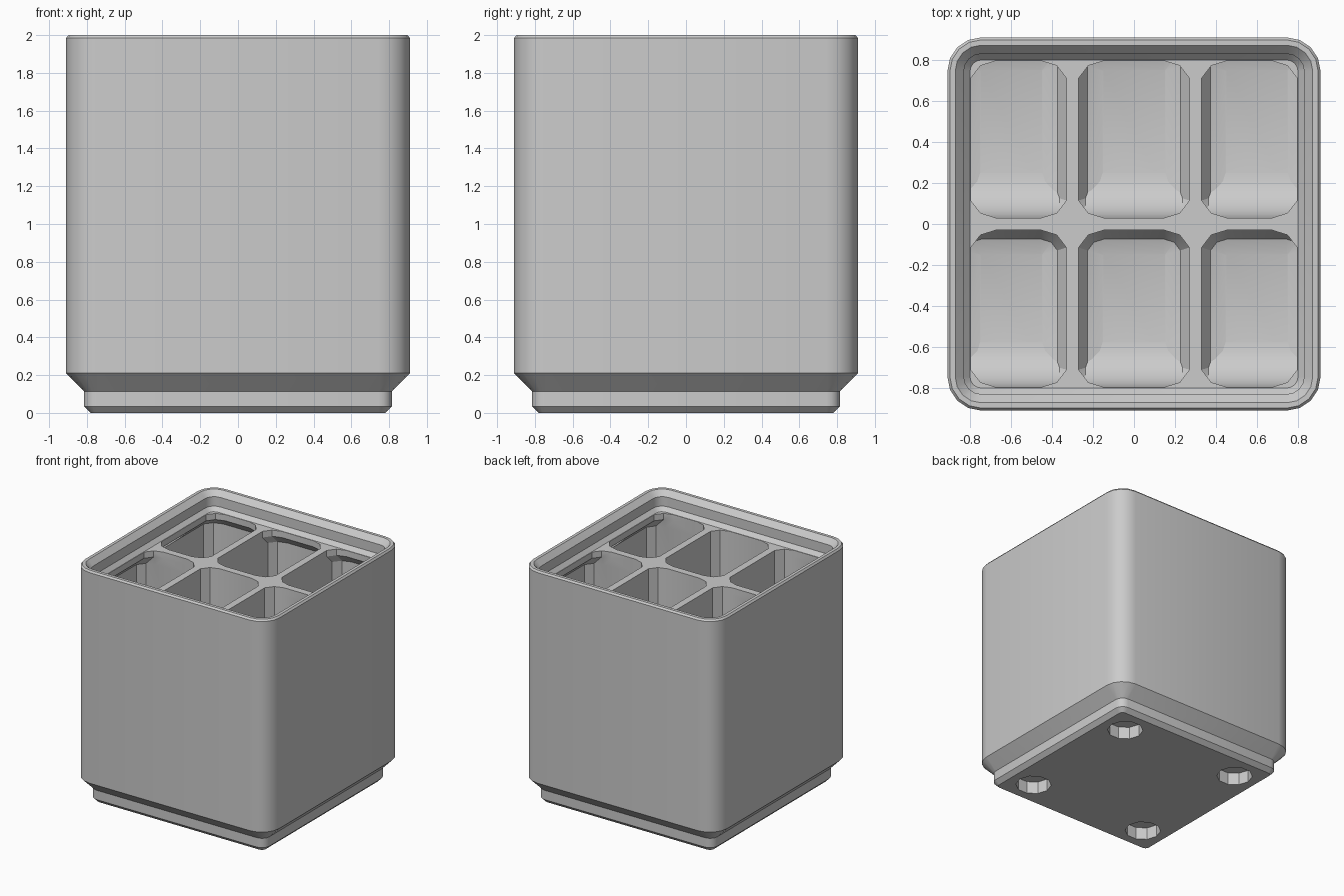
import bpy, bmesh
from math import radians, cos, sin, pi

cube = bpy.data.objects.get("Cube")
if cube:
    bpy.data.objects.remove(cube, do_unlink=True)

gray = bpy.data.materials.new("plain gray")
gray.use_nodes = True
gray.diffuse_color = (0.6, 0.6, 0.6, 1)
gray.node_tree.nodes["Principled BSDF"].inputs["Base Color"].default_value = (0.6, 0.6, 0.6, 1)

FINE = [0, 22.5, 45, 67.5, 90]      # corner angles of the shell
COARSE = [18, 54, 90]               # corner angles of the pockets
FLOOR = 0.307
WALL, LIP = 0.868, 0.796            # half widths inside wall and inside lip


def rounded_rect(x0, x1, y0, y1, r, z, angles):
    """Counter-clockwise loop of a rectangle with faceted round corners."""
    stretch = cos(radians(angles[0]))
    back = angles[::-1]
    quads = [(x1 - r, y1 - r, angles), (x0 + r, y1 - r, [180 - a for a in back]),
             (x0 + r, y0 + r, [180 + a for a in angles]), (x1 - r, y0 + r, [-a for a in back])]
    return [(cx + r * cos(radians(a)) / stretch, cy + r * sin(radians(a)), z)
            for cx, cy, arc in quads for a in arc]


def loft(bm, loops):
    """Closed solid through a stack of equal loops."""
    rings = [[bm.verts.new(p) for p in loop] for loop in loops]
    bm.faces.new(rings[0][::-1])
    bm.faces.new(rings[-1])
    for low, high in zip(rings, rings[1:]):
        for i in range(len(low)):
            j = (i + 1) % len(low)
            bm.faces.new((low[i], low[j], high[j], high[i]))


def finish(bm, name):
    bmesh.ops.recalc_face_normals(bm, faces=bm.faces)
    mesh = bpy.data.meshes.new(name)
    bm.to_mesh(mesh)
    bm.free()
    mesh.materials.append(gray)
    obj = bpy.data.objects.new(name, mesh)
    bpy.context.collection.objects.link(obj)
    return obj


def activate(obj):
    bpy.ops.object.select_all(action='DESELECT')
    obj.select_set(True)
    bpy.context.view_layer.objects.active = obj


# Shell: stepped foot, straight body and stacking lip (half width, corner radius, height)
profile = [(0.78, 0.035, 0), (0.815, 0.07, 0.035), (0.815, 0.07, 0.114), (0.91, 0.164, 0.21),
           (0.91, 0.164, 1.985), (0.898, 0.152, 2), (0.872, 0.126, 2), (0.83, 0.084, 1.955),
           (0.83, 0.084, 1.875), (0.8, 0.054, 1.842)]
bm = bmesh.new()
loft(bm, [rounded_rect(-h, h, -h, h, r, z, FINE) for h, r, z in profile])
shell = finish(bm, "bin_body")

# Pockets, with a filleted floor and a narrower mouth below the lip
bm = bmesh.new()
R = 0.123
for x0, x1 in [(-WALL, -0.33), (-0.27, 0.27), (0.33, WALL)]:
    for y0, y1 in [(-LIP, -0.03), (0.03, WALL)]:
        loops = []
        for inset, z in [(0.117, FLOOR), (0.044, FLOOR + 0.023), (0, FLOOR + 0.085), (0, 1.717)]:
            loops.append(rounded_rect(x0 + inset, x1 - inset, y0 + inset, y1 - inset,
                                      R - inset, z, COARSE))
        for z in (1.79, 1.9):
            loops.append(rounded_rect(max(x0, -LIP), min(x1, LIP), y0, min(y1, LIP), R, z, COARSE))
        loft(bm, loops)

# Round magnet holes under the foot
for x in (-0.57, 0.57):
    for y in (-0.57, 0.57):
        loft(bm, [[(x + 0.142 * cos(i * pi / 5), y + 0.142 * sin(i * pi / 5), z)
                   for i in range(10)] for z in (-0.05, 0.105)])
cutter = finish(bm, "pocket_cutter")
cutter.hide_render = True

cut = shell.modifiers.new("pockets", 'BOOLEAN')
cut.operation = 'DIFFERENCE'
cut.solver = 'EXACT'
cut.object = cutter
activate(shell)
bpy.ops.object.modifier_apply(modifier=cut.name)
bpy.data.objects.remove(cutter, do_unlink=True)
bpy.ops.object.shade_smooth_by_angle(angle=radians(30))

# Curved finger scoops along the front of each pocket row
S, STEPS = 0.22, 8
for name, y0 in [("front_scoop", -LIP), ("rear_scoop", 0.03)]:
    arc = [(y0 + S - S * cos(i * pi / 2 / STEPS), FLOOR + S - S * sin(i * pi / 2 / STEPS))
           for i in range(STEPS + 1)]
    section = [(y0 - 0.015, FLOOR - 0.015), (y0 - 0.015, FLOOR + S)] + arc
    section.append((y0 + S, FLOOR - 0.015))
    bm = bmesh.new()
    loft(bm, [[(x, y, z) for y, z in section] for x in (-0.88, 0.88)])
    activate(finish(bm, name))
    bpy.ops.object.shade_smooth_by_angle(angle=radians(30))
